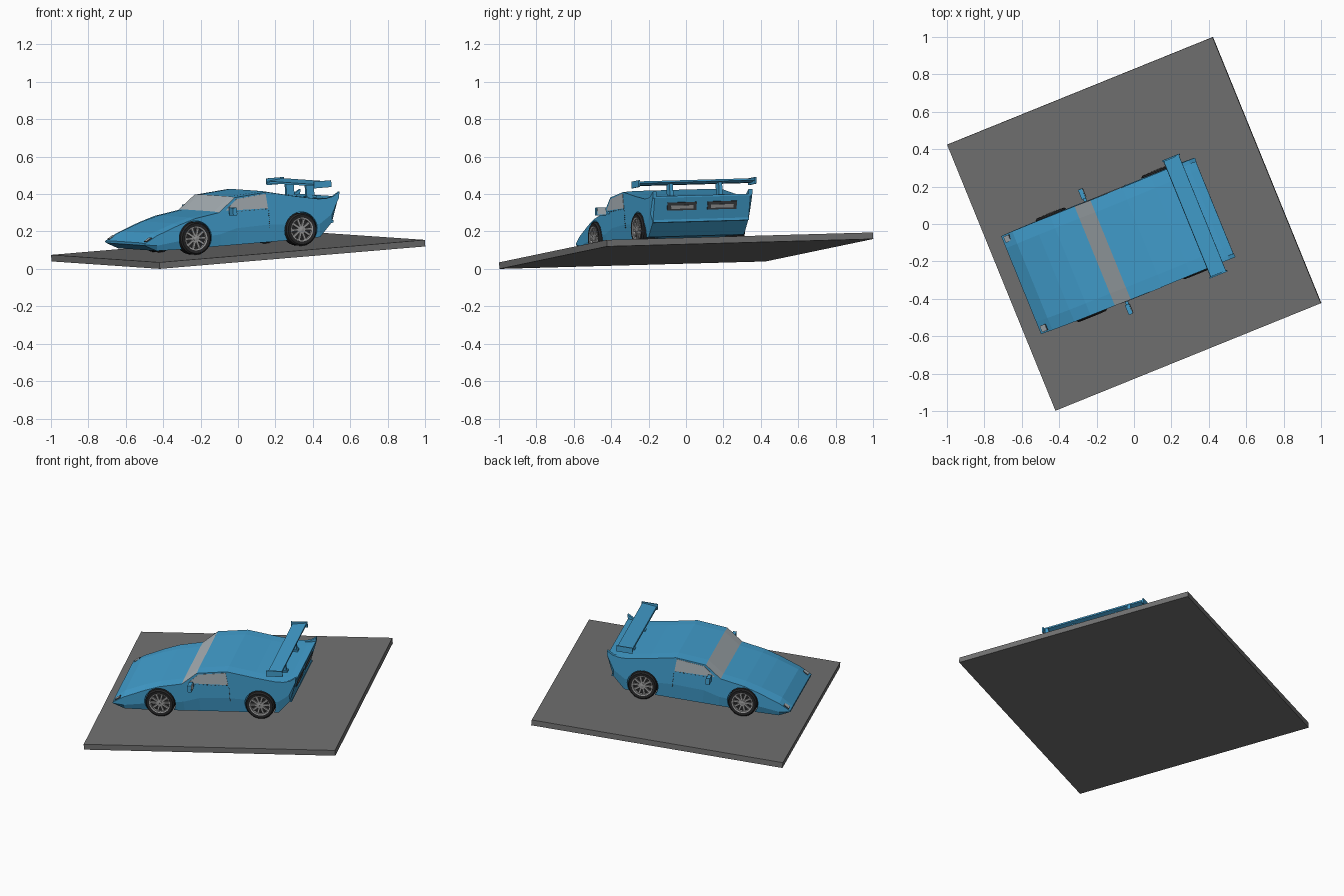
import bpy, bmesh, math
from mathutils import Matrix, Vector

if "Cube" in bpy.data.objects:
    bpy.data.objects.remove(bpy.data.objects["Cube"])

# Tilted frame: u = car nose to tail, v = across, n = plate normal
U = Vector((1.42, 0.575, 0.12)).normalized()
V = Vector((-0.575, 1.42, 0.04))
V = (V - U * V.dot(U)).normalized()
N = U.cross(V)
FRAME = Matrix.Translation((0, 0, 0.115)) @ Matrix((U, V, N)).transposed().to_4x4()
CAR = FRAME @ Matrix.Translation((0, -0.074, 0))
HW = 0.287


def material(name, rgb):
    m = bpy.data.materials.new(name)
    m.diffuse_color = (*rgb, 1)
    m.use_nodes = True
    m.node_tree.nodes["Principled BSDF"].inputs["Base Color"].default_value = m.diffuse_color
    return m


BLUE = material("blue paint", (0.054, 0.345, 0.62))
GLASS = material("pale glass", (0.42, 0.47, 0.50))
TYRE = material("tyre black", (0.02, 0.02, 0.021))
RIM = material("rim grey", (0.33, 0.33, 0.33))
ROAD = material("road grey", (0.165, 0.165, 0.165))
DARK = material("dark trim", (0.045, 0.05, 0.055))


def finish(name, bm, mats, frame=CAR, smooth=False):
    bmesh.ops.recalc_face_normals(bm, faces=bm.faces[:])
    bm.transform(frame)
    me = bpy.data.meshes.new(name)
    bm.to_mesh(me)
    bm.free()
    for m in mats:
        me.materials.append(m)
    ob = bpy.data.objects.new(name, me)
    bpy.context.collection.objects.link(ob)
    if smooth:
        bpy.ops.object.select_all(action='DESELECT')
        ob.select_set(True)
        bpy.context.view_layer.objects.active = ob
        bpy.ops.object.shade_smooth_by_angle(angle=math.radians(30))
    return ob


def add_box(bm, centre, size, rot=Matrix()):
    m = Matrix.Translation(centre) @ rot @ Matrix.Diagonal((*size, 1))
    bmesh.ops.create_cube(bm, size=1, matrix=m)


def box(name, centre, size, mat, rot=Matrix(), frame=CAR):
    bm = bmesh.new()
    add_box(bm, centre, size, rot)
    return finish(name, bm, [mat], frame)


def side_prism(name, outline, v0, v1, mat):
    """Outline in (u, h), extruded across from v0 to v1."""
    bm = bmesh.new()
    a = [bm.verts.new((u, v0, h)) for u, h in outline]
    b = [bm.verts.new((u, v1, h)) for u, h in outline]
    bm.faces.new(a)
    bm.faces.new(b)
    for i in range(len(a)):
        j = (i + 1) % len(a)
        bm.faces.new((a[i], a[j], b[j], b[i]))
    return finish(name, bm, [mat])


def add_lathe(bm, profile, centre, side, n=32, closed=False):
    """Spin a (radius, outward) profile about the axle."""
    rings = []
    for i in range(n):
        t = 2 * math.pi * i / n
        rings.append([bm.verts.new((centre[0] + r * math.cos(t), centre[1] + side * y,
                                    centre[2] + r * math.sin(t))) for r, y in profile])
    for i in range(n):
        a, b = rings[i], rings[(i + 1) % n]
        for k in range(len(profile) if closed else len(profile) - 1):
            m = (k + 1) % len(profile)
            bm.faces.new((a[k], a[m], b[m], b[k]))


# Ground plate
box("ground_plate", (0, 0, -0.0175), (1.536, 1.536, 0.035), ROAD, frame=FRAME)

# Body shell: lofted stations (u, bottom, half width, edge height, crown height)
stations = [(-0.678, 0.072, 0.283, 0.082, 0.085), (-0.61, 0.038, 0.285, 0.118, 0.13),
            (-0.48, 0.035, HW, 0.165, 0.174), (-0.385, 0.035, HW, 0.193, 0.198),
            (-0.243, 0.035, HW, 0.215, 0.219), (-0.146, 0.035, HW, 0.288, 0.292),
            (0.038, 0.035, HW, 0.303, 0.307), (0.2, 0.035, HW, 0.268, 0.271),
            (0.335, 0.038, HW, 0.243, 0.245), (0.408, 0.112, HW, 0.242, 0.243),
            (0.453, 0.238, HW, 0.246, 0.247)]
bm = bmesh.new()
rings = []
for u, bot, hw, edge, crown in stations:
    half = [(hw * 0.96, bot), (hw, bot + 0.35 * (edge - bot)), (hw, edge), (hw - 0.07, crown)]
    pts = half + [(-v, h) for v, h in reversed(half)]
    rings.append([bm.verts.new((u, v, h)) for v, h in pts])
for i in range(len(rings) - 1):
    for j in range(8):
        k = (j + 1) % 8
        f = bm.faces.new((rings[i][j], rings[i][k], rings[i + 1][k], rings[i + 1][j]))
        if i == 4 and j in (2, 3, 4):      # windshield
            f.material_index = 1
bm.faces.new(rings[0])
bm.faces.new(rings[-1])
body = finish("body_shell", bm, [BLUE, GLASS])

# Wheel arches cut from the body
WHEELS = [(u, s) for u in (-0.387, 0.225) for s in (-1, 1)]
for u, s in WHEELS:
    bm = bmesh.new()
    bmesh.ops.create_cone(bm, cap_ends=True, segments=28, radius1=0.094, radius2=0.094, depth=0.2,
                          matrix=Matrix.Translation((u, s * 0.3, 0.088)) @ Matrix.Rotation(math.pi / 2, 4, 'X'))
    cutter = finish("arch_cutter", bm, [BLUE])
    cutter.hide_render = True
    mod = body.modifiers.new("arch", 'BOOLEAN')
    mod.operation = 'DIFFERENCE'
    mod.solver = 'EXACT'
    mod.object = cutter
    bpy.context.view_layer.objects.active = body
    bpy.ops.object.modifier_apply(modifier=mod.name)
    bpy.data.objects.remove(cutter)

# Wheels: tyre with recessed dark disc, rim ring, spokes and hub
for u, s in WHEELS:
    tag = ("front" if u < 0 else "rear") + ("_right" if s < 0 else "_left")
    c = (u, s * 0.256, 0.088)
    bm = bmesh.new()
    add_lathe(bm, [(0.001, 0.022), (0.06, 0.022), (0.064, 0.04), (0.08, 0.042), (0.088, 0.034),
                   (0.088, -0.034), (0.08, -0.042), (0.001, -0.042)], c, s)
    finish("tyre_" + tag, bm, [TYRE], smooth=True)
    bm = bmesh.new()
    add_lathe(bm, [(0.056, 0.02), (0.064, 0.02), (0.064, 0.042), (0.056, 0.04)], c, s, closed=True)
    add_lathe(bm, [(0.001, 0.04), (0.014, 0.038), (0.014, 0.02)], c, s, 16)
    for k in range(10):
        rot = Matrix.Rotation(k * math.pi / 5, 4, 'Y')
        off = rot @ Vector((0.034, 0, 0))
        add_box(bm, Vector(c) + off + Vector((0, s * 0.031, 0)), (0.05, 0.01, 0.012), rot)
    finish("rim_" + tag, bm, [RIM])

for s in (-1, 1):
    tag = "_right" if s < 0 else "_left"
    # Side window plate
    side_prism("side_window" + tag, [(-0.205, 0.222), (-0.137, 0.28), (0.032, 0.295), (0.04, 0.216)],
               s * (HW - 0.002), s * (HW + 0.002), GLASS)
    # Dashed door seam
    bm = bmesh.new()
    for k in range(9):
        add_box(bm, (-0.16 + k * 0.024, s * HW, 0.213), (0.009, 0.004, 0.003))
        add_box(bm, (0.044, s * HW, 0.2 - k * 0.011), (0.003, 0.004, 0.005))
    finish("door_seam" + tag, bm, [DARK])
    # Door mirror with glass on its rear face
    box("mirror_arm" + tag, (-0.178, s * 0.295, 0.208), (0.016, 0.04, 0.012), BLUE)
    box("mirror_housing" + tag, (-0.18, s * 0.333, 0.217), (0.022, 0.056, 0.042), BLUE)
    box("mirror_glass" + tag, (-0.168, s * 0.333, 0.217), (0.004, 0.048, 0.034), GLASS)
    # Headlight plate on the nose slope
    tilt = Matrix.Rotation(-math.atan2(0.04, 0.068), 4, 'Y')
    box("headlight_frame" + tag, (-0.65, s * 0.258, 0.0995), (0.038, 0.036, 0.005), DARK, tilt)
    box("headlight" + tag, (-0.65, s * 0.258, 0.1005), (0.032, 0.03, 0.006), GLASS, tilt)
    # Tail fin
    side_prism("tail_fin" + tag, [(0.35, 0.236), (0.42, 0.25), (0.458, 0.272), (0.452, 0.235)],
               s * (HW - 0.022), s * HW, BLUE)
    # Tail light recess on the sloping rear panel
    lean = Matrix.Rotation(math.atan2(0.045, 0.126), 4, 'Y')
    box("tail_light_frame" + tag, (0.437, s * 0.116, 0.192), (0.008, 0.168, 0.044), DARK, lean)
    box("tail_light" + tag, (0.438, s * 0.116, 0.188), (0.009, 0.13, 0.018), RIM, lean)
    # Wing strut and end plate
    box("wing_strut" + tag, (0.345, s * 0.142, 0.28), (0.045, 0.02, 0.085), BLUE)
    box("wing_foot" + tag, (0.345, s * 0.142, 0.249), (0.06, 0.034, 0.012), BLUE)
    box("wing_end_plate" + tag, (0.343, s * 0.336, 0.322), (0.1, 0.008, 0.036), BLUE)

# Rear wing blade
side_prism("rear_wing", [(0.297, 0.315), (0.30, 0.325), (0.388, 0.334), (0.388, 0.324), (0.34, 0.315)],
           -0.336, 0.336, BLUE)

# Rear bumper strip
box("rear_bumper_strip", (0.412, 0, 0.116), (0.012, 0.55, 0.014), BLUE)
